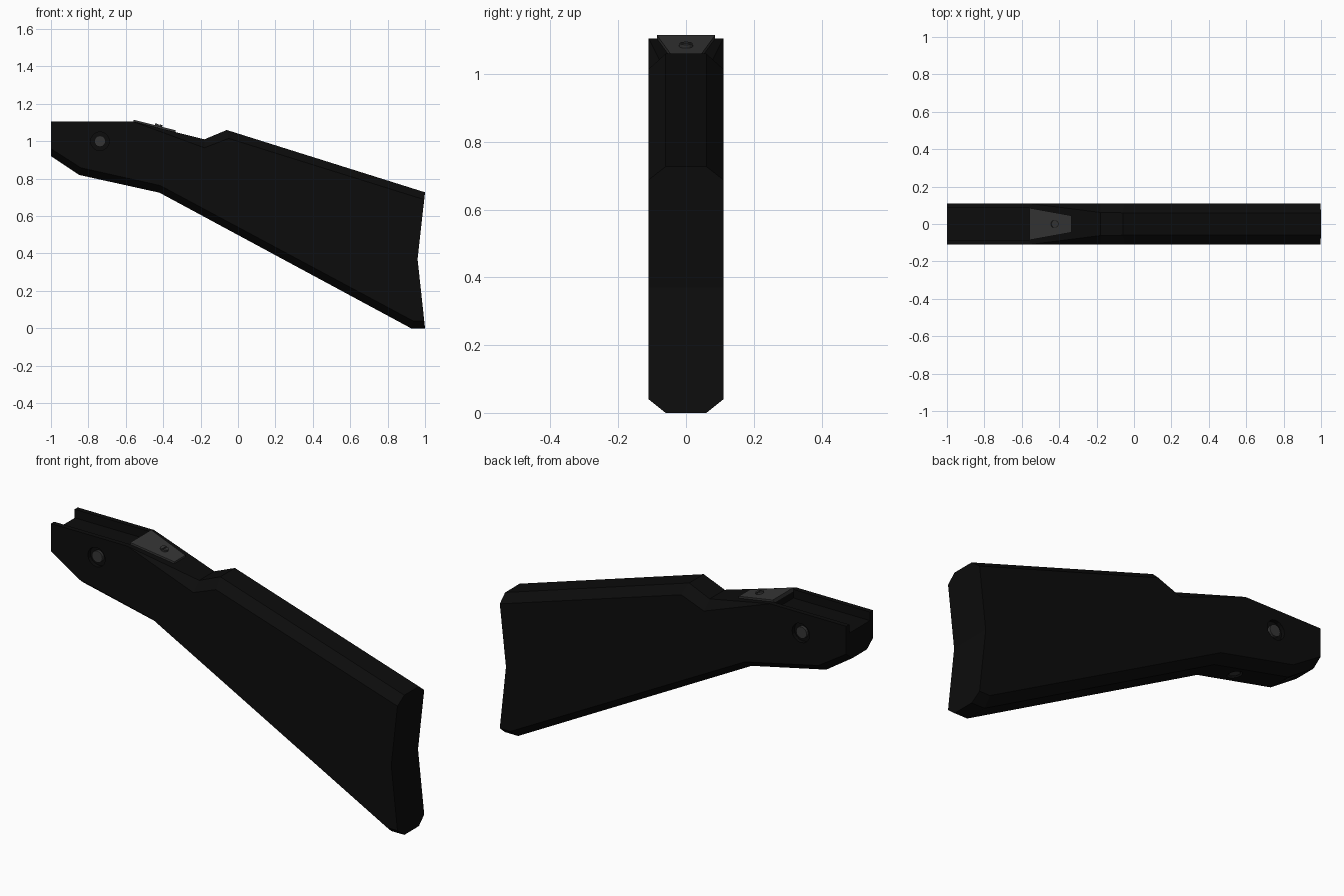
import bpy, bmesh, math
from mathutils import Vector

if "Cube" in bpy.data.objects:
    bpy.data.objects.remove(bpy.data.objects["Cube"])


def material(name, v):
    m = bpy.data.materials.new(name)
    m.diffuse_color = (v, v, v, 1)
    m.use_nodes = True
    m.node_tree.nodes["Principled BSDF"].inputs["Base Color"].default_value = m.diffuse_color
    return m


BLACK = material("matte black", 0.0037)
STEEL = material("dark steel", 0.036)


def make_object(name, bm, mat):
    bmesh.ops.recalc_face_normals(bm, faces=bm.faces)
    me = bpy.data.meshes.new(name)
    bm.to_mesh(me)
    bm.free()
    ob = bpy.data.objects.new(name, me)
    bpy.context.collection.objects.link(ob)
    me.materials.append(mat)
    return ob


def disc(name, centre, axis, radius, depth, mat, sides=16, radius2=None):
    """Cylinder or cone centred on a point, aligned to an axis."""
    bm = bmesh.new()
    bmesh.ops.create_cone(bm, cap_ends=True, segments=sides, radius1=radius,
                          radius2=radius if radius2 is None else radius2, depth=depth)
    ob = make_object(name, bm, mat)
    ob.rotation_mode = 'QUATERNION'
    ob.rotation_quaternion = Vector(axis).to_track_quat('Z', 'Y')
    ob.location = centre
    return ob


def cut(target, cutter):
    mod = target.modifiers.new("cut", 'BOOLEAN')
    mod.operation = 'DIFFERENCE'
    mod.solver = 'EXACT'
    mod.object = cutter
    bpy.context.view_layer.objects.active = target
    bpy.ops.object.modifier_apply(modifier=mod.name)
    bpy.data.objects.remove(cutter)


# Stock body: rim outline (x, z, half width) and matching flat-side outline (x, z)
W = 0.11
outline = [
    (-1.0, 1.105, W, -1.0, 1.105), (-0.56, 1.105, W, -0.56, 1.105),
    (-0.18, 1.01, 0.062, -0.18, 0.965), (-0.06, 1.06, 0.06, -0.05, 1.015),
    (1.0, 0.727, 0.06, 0.9956, 0.688), (0.96, 0.37, W, 0.96, 0.37),
    (1.0, 0.0, 0.06, 0.9957, 0.04), (0.925, 0.0, 0.06, 0.935, 0.04),
    (-0.42, 0.725, 0.06, -0.415, 0.763), (-0.85, 0.82, 0.06, -0.84, 0.858),
    (-1.0, 0.92, 0.06, -1.0, 0.96),
]
bm = bmesh.new()
loops = [[bm.verts.new((p[3], -W, p[4])) for p in outline],
         [bm.verts.new((p[0], -p[2], p[1])) for p in outline],
         [bm.verts.new((p[0], p[2], p[1])) for p in outline],
         [bm.verts.new((p[3], W, p[4])) for p in outline]]
bm.faces.new(loops[0])
bm.faces.new(loops[3][::-1])
n = len(outline)
for a, b in zip(loops, loops[1:]):
    for i in range(n):
        j = (i + 1) % n
        bm.faces.new((a[i], b[i], b[j], a[j]))
bmesh.ops.remove_doubles(bm, verts=bm.verts, dist=1e-5)
body = make_object("stock_body", bm, BLACK)

# Barrel channel in the top of the fore end
bm = bmesh.new()
bmesh.ops.create_cube(bm, size=1)
for v in bm.verts:
    v.co = (-0.83 + v.co.x * 0.54, v.co.y * 0.17, 1.16 + v.co.z * 0.2)
cut(body, make_object("channel_cutter", bm, BLACK))

# Countersunk cross bolts on both sides
for s, side in ((-1, "front"), (1, "back")):
    c = Vector((-0.738, s * W, 1.0))
    cut(body, disc("bolt_cutter", c, (0, s, 0), 0.05, 0.04, BLACK))
    disc("cross_bolt_" + side, c - Vector((0, s * 0.015, 0)), (0, s, 0), 0.03, 0.02, STEEL)

# Recessed screws underneath, square to the sloping underside
for k, (x, z, nrm) in enumerate([(-0.59, 0.7626, (-0.216, 0, -0.976)),
                                 (-0.9, 0.8533, (-0.555, 0, -0.832))]):
    c, d = Vector((x, 0, z)), Vector(nrm)
    cut(body, disc("screw_cutter", c, d, 0.036, 0.03, BLACK))
    disc(f"under_screw_{k + 1}", c - d * 0.011, d, 0.026, 0.014, STEEL)

# Tapered tang plate lying on the wrist slope
bm = bmesh.new()
ring = [(-0.56, -0.086), (-0.335, -0.045), (-0.335, 0.045), (-0.56, 0.086)]


def slope(x):
    return 1.105 - (x + 0.56) * 0.25


low = [bm.verts.new((x, y, slope(x) - 0.01)) for x, y in ring]
top = [bm.verts.new((x, y, slope(x) + 0.01)) for x, y in ring]
bm.faces.new(low)
bm.faces.new(top)
for i in range(4):
    j = (i + 1) % 4
    bm.faces.new((low[i], low[j], top[j], top[i]))
make_object("tang_plate", bm, STEEL)

# Tang screw with a slotted head
up = Vector((0.2425, 0, 0.970))
c = Vector((-0.425, 0, slope(-0.425) + 0.01))
screw = disc("tang_screw", c, up, 0.02, 0.02, STEEL, 12)
bm = bmesh.new()
bmesh.ops.create_cube(bm, size=1)
for v in bm.verts:
    v.co = (v.co.x * 0.006, v.co.y * 0.06, v.co.z * 0.012)
slot = make_object("slot_cutter", bm, STEEL)
slot.rotation_euler = (0, math.atan(0.25), 0)
slot.location = c + up * 0.011
cut(screw, slot)
